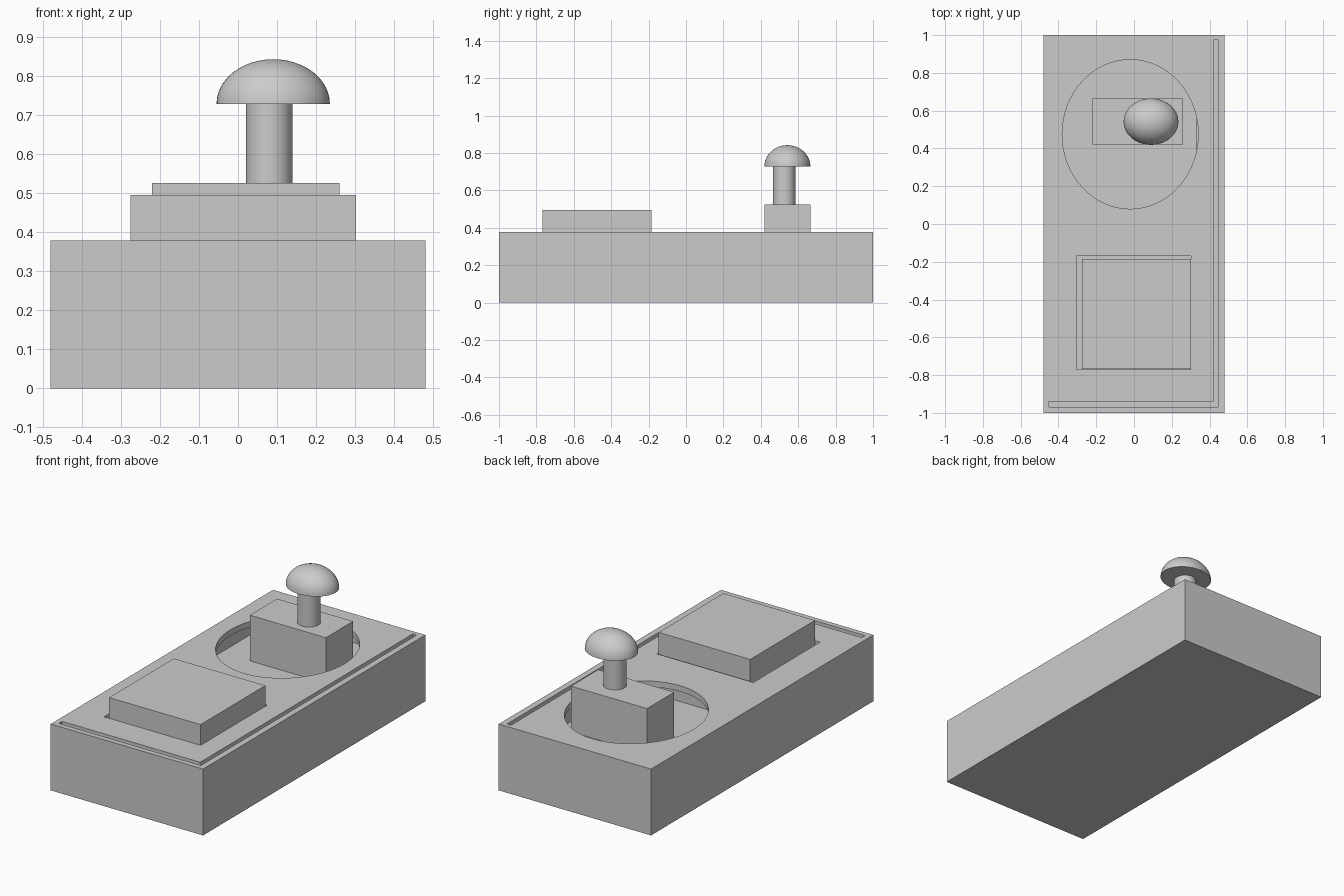
import bpy, bmesh
from math import pi, sin, cos
from mathutils import Matrix, Vector

cube = bpy.data.objects.get("Cube")
if cube:
    bpy.data.objects.remove(cube, do_unlink=True)

GREY = (0.6, 0.6, 0.6, 1)
grey = bpy.data.materials.new("plain_grey")
grey.use_nodes = True
grey.diffuse_color = GREY
grey.node_tree.nodes["Principled BSDF"].inputs["Base Color"].default_value = GREY


def finish(name, bm):
    bmesh.ops.recalc_face_normals(bm, faces=bm.faces)
    mesh = bpy.data.meshes.new(name)
    bm.to_mesh(mesh)
    bm.free()
    mesh.materials.append(grey)
    obj = bpy.data.objects.new(name, mesh)
    bpy.context.collection.objects.link(obj)
    return obj


def box(name, xs, ys, zs):
    low, high = map(Vector, zip(xs, ys, zs))
    bm = bmesh.new()
    bmesh.ops.create_cube(bm, size=1, matrix=Matrix.Translation((low + high) / 2)
                          @ Matrix.Diagonal((*(high - low), 1)))
    return finish(name, bm)


def cylinder(name, x, y, rx, ry, zs, sides=64):
    bm = bmesh.new()
    bmesh.ops.create_cone(bm, cap_ends=True, segments=sides, radius1=1, radius2=1, depth=1,
                          matrix=Matrix.Translation((x, y, sum(zs) / 2))
                          @ Matrix.Diagonal((rx, ry, zs[1] - zs[0], 1)))
    return finish(name, bm)


def dome(name, x, y, z, rx, ry, height, sides=48, rings=12):
    # Quarter-circle profile spun round, then stretched
    bm = bmesh.new()
    pts = [(0, 0, 0)] + [(cos(i / rings * pi / 2), 0, sin(i / rings * pi / 2))
                         for i in range(rings + 1)]
    verts = [bm.verts.new(p) for p in pts]
    edges = [bm.edges.new(pair) for pair in zip(verts, verts[1:])]
    bmesh.ops.spin(bm, geom=verts + edges, cent=(0, 0, 0), axis=(0, 0, 1),
                   angle=2 * pi, steps=sides)
    bmesh.ops.remove_doubles(bm, verts=bm.verts, dist=0.0005)
    bmesh.ops.transform(bm, verts=bm.verts, matrix=Matrix.Translation((x, y, z))
                        @ Matrix.Diagonal((rx, ry, height, 1)))
    return finish(name, bm)


def select(obj):
    bpy.ops.object.select_all(action='DESELECT')
    obj.select_set(True)
    bpy.context.view_layer.objects.active = obj


def carve(obj, cutter):
    select(obj)
    mod = obj.modifiers.new("cut", 'BOOLEAN')
    mod.operation = 'DIFFERENCE'
    mod.solver = 'EXACT'
    mod.object = cutter
    bpy.ops.object.modifier_apply(modifier=mod.name)
    bpy.data.objects.remove(cutter, do_unlink=True)


TOP, FLOOR, UNDERSIDE = 0.378, 0.265, 0.345

# Housing with a cavity under its round opening, a square pocket and edge grooves
housing = box("housing", (-0.48, 0.48), (-1, 1), (0, TOP))
carve(housing, box("cavity", (-0.4, 0.33), (0.04, 0.91), (FLOOR, UNDERSIDE)))
carve(housing, cylinder("opening", -0.02, 0.475, 0.36, 0.395, (UNDERSIDE - 0.01, 0.5)))
carve(housing, box("pocket", (-0.305, 0.303), (-0.77, -0.17), (FLOOR, 0.5)))
carve(housing, box("side_groove", (0.42, 0.445), (-0.97, 0.975), (UNDERSIDE, 0.5)))
carve(housing, box("front_groove", (-0.45, 0.43), (-0.97, -0.94), (UNDERSIDE, 0.5)))

# Push button in the square pocket
box("push_button", (-0.275, 0.302), (-0.768, -0.185), (FLOOR, 0.495))

# Lever block with stem and mushroom cap
box("lever_block", (-0.22, 0.26), (0.42, 0.665), (FLOOR, 0.525))
stem = cylinder("lever_stem", 0.08, 0.525, 0.06, 0.06, (0.525, 0.74), 32)
cap = dome("lever_cap", 0.09, 0.542, 0.728, 0.145, 0.123, 0.114)
for part in (stem, cap):
    select(part)
    bpy.ops.object.shade_smooth_by_angle(angle=pi / 6)
